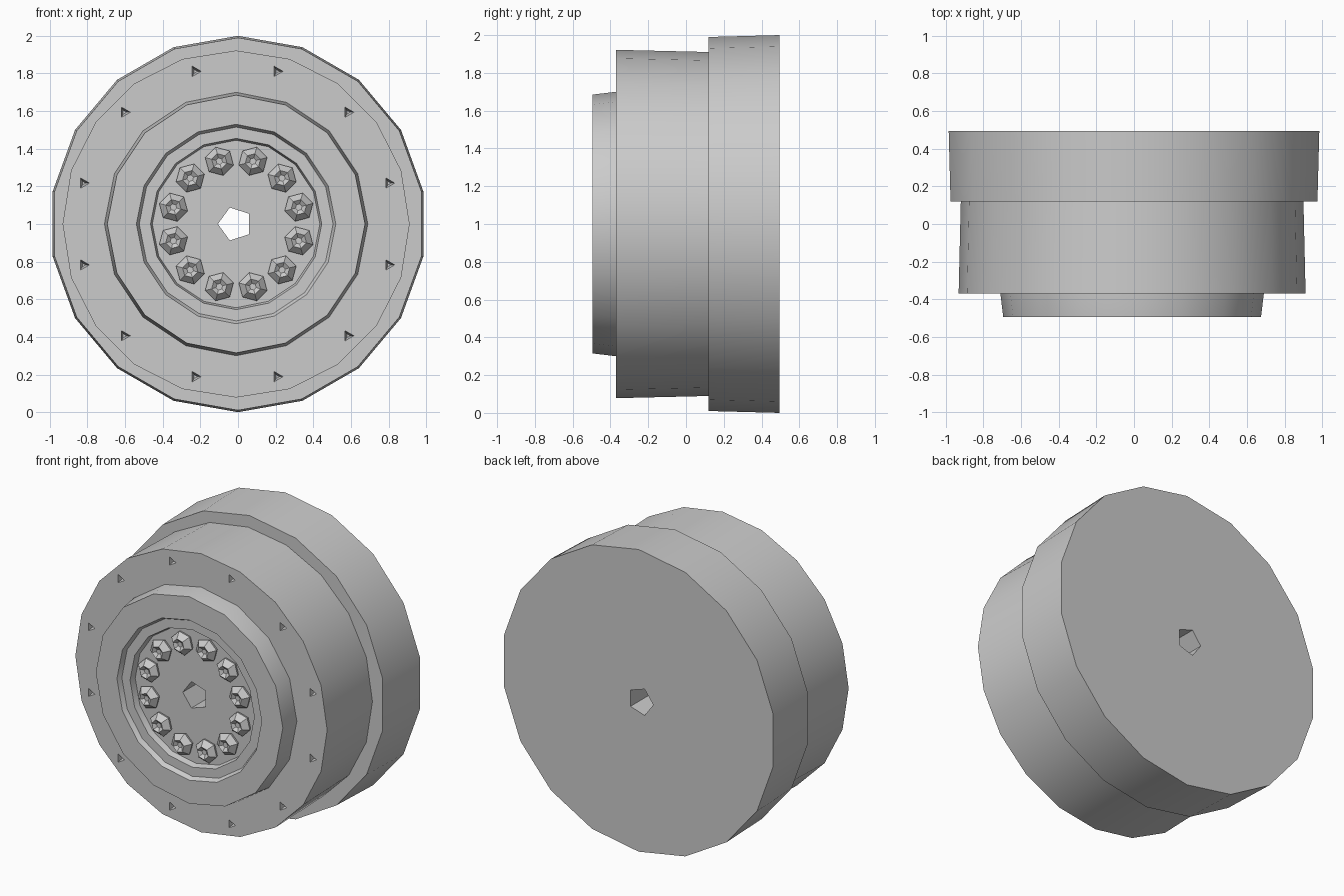
import bpy, bmesh
from math import sin, cos, pi, radians

if "Cube" in bpy.data.objects:
    bpy.data.objects.remove(bpy.data.objects["Cube"])

grey = bpy.data.materials.new("plain grey")
grey.use_nodes = True
colour = (0.6, 0.6, 0.6, 1)
grey.diffuse_color = colour
grey.node_tree.nodes["Principled BSDF"].inputs["Base Color"].default_value = colour


def lathe(bm, profile, sides, centre, phase=0.0):
    """Closed solid turned about the y axis from (radius, y) points, back to front."""
    cx, cz = centre
    rings = []
    for radius, y in profile:
        angles = [phase + 2 * pi * i / sides for i in range(sides)]
        rings.append([bm.verts.new((cx + radius * cos(a), y, cz + radius * sin(a)))
                      for a in angles])
    for a, b in zip(rings, rings[1:]):
        for i in range(sides):
            j = (i + 1) % sides
            bm.faces.new((a[i], a[j], b[j], b[i]))
    bm.faces.new(rings[0])
    bm.faces.new(rings[-1])


def finish(name, bm):
    bmesh.ops.recalc_face_normals(bm, faces=bm.faces[:])
    mesh = bpy.data.meshes.new(name)
    bm.to_mesh(mesh)
    bm.free()
    mesh.materials.append(grey)
    obj = bpy.data.objects.new(name, mesh)
    bpy.context.collection.objects.link(obj)
    return obj


def select(obj):
    bpy.ops.object.select_all(action="DESELECT")
    obj.select_set(True)
    bpy.context.view_layer.objects.active = obj


def solid(name, profile, sides, centre, phase=0.0):
    bm = bmesh.new()
    lathe(bm, profile, sides, centre, phase)
    return finish(name, bm)


def cut(obj, cutter):
    select(obj)
    mod = obj.modifiers.new("cut", "BOOLEAN")
    mod.operation = "DIFFERENCE"
    mod.solver = "EXACT"
    mod.object = cutter
    bpy.ops.object.modifier_apply(modifier=mod.name)


def circle_points(radius, count=12):
    """Evenly spaced places round the hub axis, starting half a step off x."""
    for i in range(count):
        a = 2 * pi * (i + 0.5) / count
        yield (AXIS[0] + radius * cos(a), AXIS[1] + radius * sin(a)), a


AXIS = (-0.01, 1.0)

# Stepped body
rear_flange = solid("rear_flange", [(1.0, 0.495), (0.99, 0.12)], 18, (0, 1), pi / 2)
drum = solid("drum", [(0.91, 0.14), (0.922, -0.37)], 20, AXIS, pi / 2)
hub = solid("hub", [(0.70, -0.35), (0.70, -0.37), (0.685, -0.495),
                    (0.53, -0.495), (0.515, -0.465), (0.455, -0.465),
                    (0.445, -0.425)], 16, AXIS, pi / 2)

# Axle bore through every step
bore = solid("bore_cutter", [(0.092, 0.7), (0.092, -0.7)], 5, (-0.015, 1), radians(36))

# Ring of small three-sided pits in the drum face
bm = bmesh.new()
for place, angle in circle_points(0.84):
    lathe(bm, [(0.012, -0.33), (0.042, -0.39)], 3, place, 0)
pits = finish("pit_cutter", bm)

cut(drum, pits)
for part in (rear_flange, drum, hub):
    cut(part, bore)
    select(part)
    bpy.ops.object.shade_smooth_by_angle(angle=radians(35))
for cutter in (bore, pits):
    bpy.data.objects.remove(cutter)

# Ring of faceted wheel nuts with dimpled tops
bm = bmesh.new()
for place, angle in circle_points(0.345):
    lathe(bm, [(0.068, -0.42), (0.078, -0.445), (0.042, -0.482),
               (0.018, -0.465)], 6, place, angle)
finish("wheel_nuts", bm)
